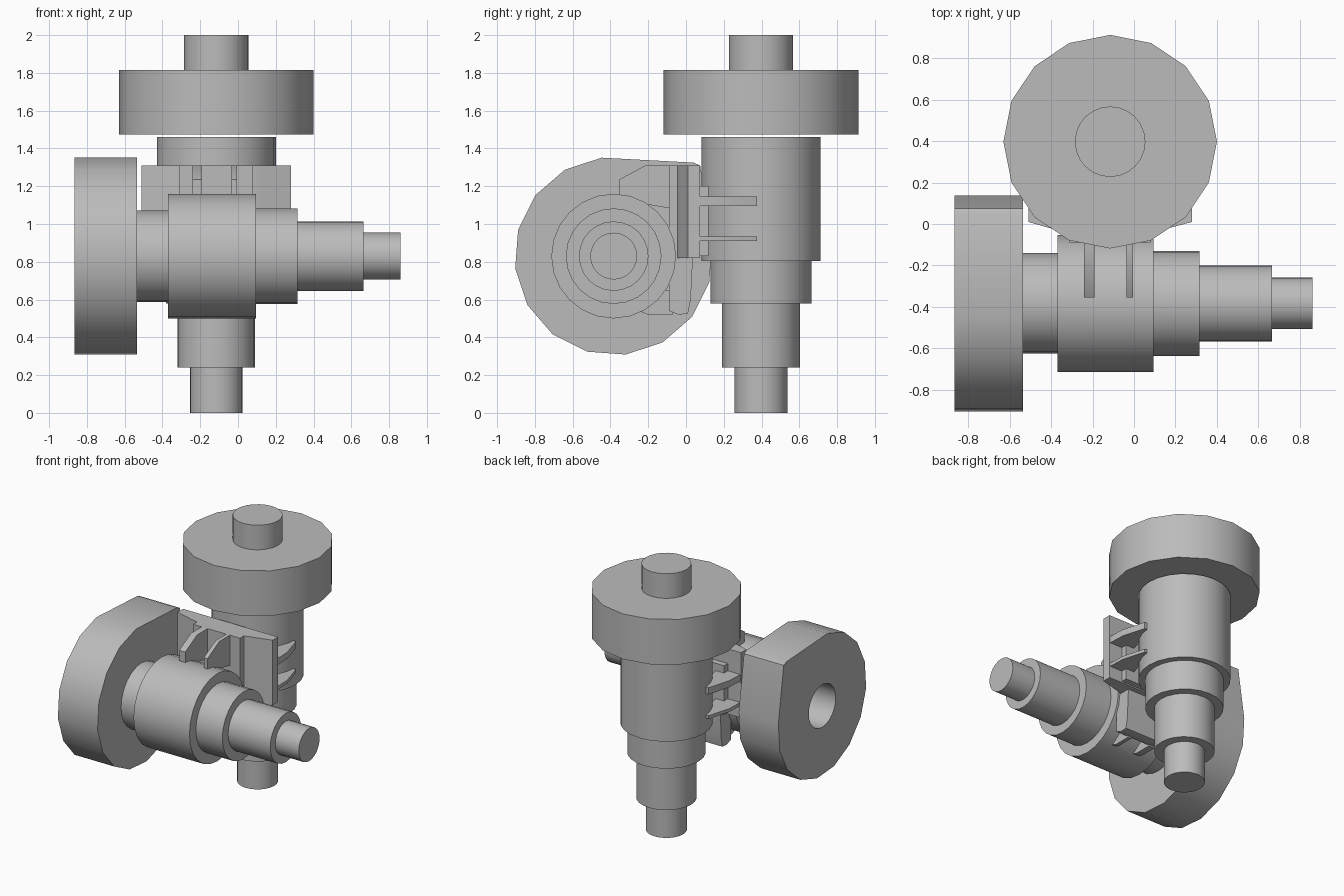
import bpy, bmesh
from math import cos, sin, pi, radians

cube = bpy.data.objects.get("Cube")
if cube:
    bpy.data.objects.remove(cube, do_unlink=True)

grey = bpy.data.materials.new("plain grey")
grey.use_nodes = True
grey.diffuse_color = (0.5, 0.5, 0.5, 1)
grey.node_tree.nodes["Principled BSDF"].inputs["Base Color"].default_value = (0.5, 0.5, 0.5, 1)

parts = []


def prism(name, outline, axis, lo, hi):
    """Extrude a flat outline along an axis between two positions."""
    place = {"x": lambda a, b, h: (h, a, b),
             "y": lambda a, b, h: (a, h, b),
             "z": lambda a, b, h: (a, b, h)}[axis]
    bm = bmesh.new()
    low = [bm.verts.new(place(a, b, lo)) for a, b in outline]
    high = [bm.verts.new(place(a, b, hi)) for a, b in outline]
    bm.faces.new(low)
    bm.faces.new(high)
    n = len(outline)
    for i in range(n):
        j = (i + 1) % n
        bm.faces.new((low[i], low[j], high[j], high[i]))
    bmesh.ops.recalc_face_normals(bm, faces=bm.faces)
    mesh = bpy.data.meshes.new(name)
    bm.to_mesh(mesh)
    bm.free()
    mesh.materials.append(grey)
    obj = bpy.data.objects.new(name, mesh)
    bpy.context.collection.objects.link(obj)
    parts.append(obj)
    return obj


def ring(center, r, n=24, start=0.0):
    return [(center[0] + r * cos(start + 2 * pi * i / n),
             center[1] + r * sin(start + 2 * pi * i / n)) for i in range(n)]


def box(name, x, y, z):
    return prism(name, [(x[0], y[0]), (x[1], y[0]), (x[1], y[1]), (x[0], y[1])], "z", *z)


# Upright stepped body, with its wheel and protruding shaft
upright = (-0.115, 0.397)
for name, r, lo, hi in [("upright_tip", 0.14, 0, 0.24),
                        ("upright_lower_step", 0.206, 0.24, 0.58),
                        ("upright_upper_step", 0.267, 0.58, 0.805),
                        ("upright_body", 0.315, 0.805, 1.46),
                        ("upright_shaft", 0.17, 1.475, 2.0)]:
    prism(name, ring(upright, r), "z", lo, hi)
prism("upright_wheel", ring(upright, 0.515, 16), "z", 1.475, 1.815)

# Level stepped body
level = (-0.383, 0.83)
for name, r, lo, hi in [("level_tip", 0.124, 0.665, 0.86),
                        ("level_outer_step", 0.184, 0.315, 0.665),
                        ("level_inner_step", 0.253, 0.095, 0.315),
                        ("level_body", 0.33, -0.37, 0.095),
                        ("level_neck", 0.242, -0.535, -0.37)]:
    prism(name, ring(level, r), "x", lo, hi)

# Level wheel: one quarter is squared off, and the middle is bored out
rim = ring(level, 0.525, 16, radians(97))[:13]
rim += [(0.075, 1.31), (0.04, 1.325)]
wheel = prism("level_wheel", rim, "x", -0.865, -0.535)
bore = prism("bore_cutter", ring(level, 0.16), "x", -0.9, -0.5)
parts.remove(bore)
bore.hide_render = True
cut = wheel.modifiers.new("bore", "BOOLEAN")
cut.object = bore
cut.solver = "EXACT"
bpy.context.view_layer.objects.active = wheel
bpy.ops.object.modifier_apply(modifier=cut.name)
bpy.data.objects.remove(bore, do_unlink=True)

# Narrow plate behind the level body
prism("narrow_plate", [(-0.09, 0.54), (-0.04, 0.52), (0.01, 0.525), (0.025, 0.6),
                       (0.035, 0.8), (0.035, 1.31), (-0.09, 1.31)], "x", -0.31, 0.08)

# Wide plate in front of the upright body
prism("wide_plate", [(-0.51, 0.01), (-0.37, -0.03), (-0.31, -0.045), (0.08, -0.045),
                     (0.13, -0.03), (0.28, 0.01), (0.28, 0.075), (-0.51, 0.075)],
      "z", 0.82, 1.31)
box("backing_block", (-0.4, 0.17), (0.07, 0.12), (0.83, 1.2))

# Upright ribs gripping the level body above and below
for name, lo, hi in [("rib_right", -0.24, -0.19), ("rib_left", -0.035, -0.005)]:
    half = [(-0.07, 0.48), (-0.215, 0.48), (-0.355, 0.405), (-0.355, 0.3), (-0.07, 0.25)]
    for side, s in [("upper", 1), ("lower", -0.64)]:
        outline = [(y, level[1] + (h if s > 0 else -h * 0.645)) for y, h in half]
        if s < 0:
            outline = [(-0.07, 0.52), (-0.2, 0.52), (-0.355, 0.58), (-0.355, 0.65), (-0.07, 0.65)]
        prism(side + "_" + name, outline, "x", lo, hi)

# Flat ribs gripping the upright body on both sides
for name, lo, hi in [("upper", 1.095, 1.145), ("lower", 0.91, 0.935)]:
    for side, s in [("left", 1), ("right", -1)]:
        outline = [(upright[0] + s * w, y) for w, y in
                   [(0.2, 0.06), (0.39, 0.06), (0.385, 0.2), (0.335, 0.375), (0.28, 0.375)]]
        prism(name + "_" + side + "_rib", outline, "z", lo, hi)

# Smooth the round sides, keep the edges sharp
bpy.ops.object.select_all(action="DESELECT")
for obj in parts:
    obj.select_set(True)
bpy.context.view_layer.objects.active = parts[0]
bpy.ops.object.shade_smooth_by_angle(angle=radians(30))
